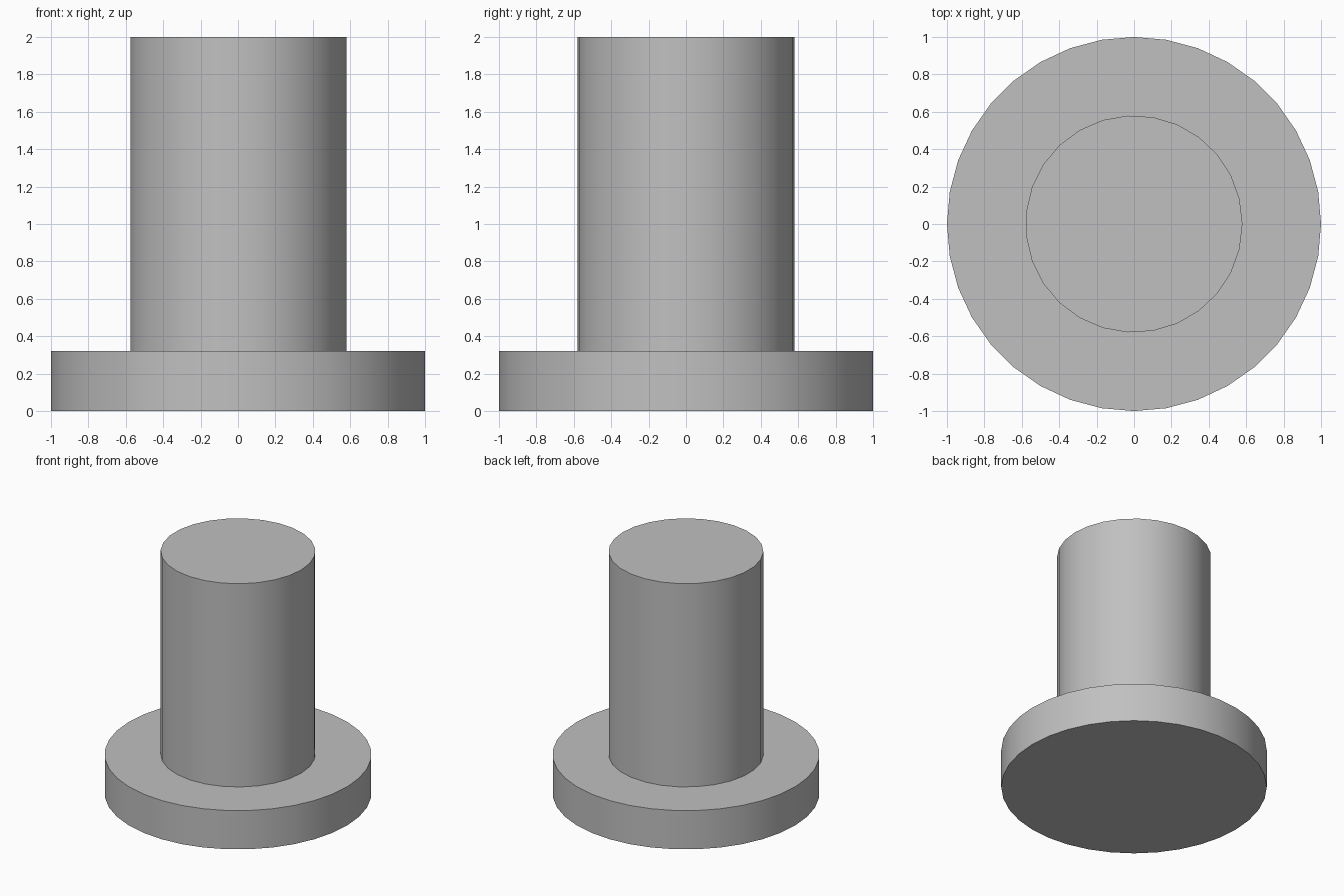
import bpy
import bmesh
from math import cos, sin, tau, radians

cube = bpy.data.objects.get("Cube")
if cube:
    bpy.data.objects.remove(cube, do_unlink=True)

FLANGE_TOP = 0.32

grey = bpy.data.materials.new("plain grey")
grey.use_nodes = True
colour = (0.53, 0.53, 0.53, 1)
grey.diffuse_color = colour
grey.node_tree.nodes["Principled BSDF"].inputs["Base Color"].default_value = colour


def ring(bm, radius, z, sides):
    verts = [bm.verts.new((radius * cos(tau * i / sides), radius * sin(tau * i / sides), z))
             for i in range(sides)]
    edges = [bm.edges.new((verts[i - 1], verts[i])) for i in range(sides)]
    return verts, edges


def wall(bm, radius, low, high, sides):
    """Open cylinder wall; returns its bottom and top rings."""
    bottom = ring(bm, radius, low, sides)
    top = ring(bm, radius, high, sides)
    for i in range(sides):
        bm.faces.new((bottom[0][i - 1], bottom[0][i], top[0][i], top[0][i - 1]))
    return bottom, top


def finish(bm, name):
    bmesh.ops.recalc_face_normals(bm, faces=bm.faces)
    mesh = bpy.data.meshes.new(name)
    bm.to_mesh(mesh)
    bm.free()
    mesh.materials.append(grey)
    obj = bpy.data.objects.new(name, mesh)
    bpy.context.collection.objects.link(obj)
    bpy.ops.object.select_all(action="DESELECT")
    obj.select_set(True)
    bpy.context.view_layer.objects.active = obj
    bpy.ops.object.shade_smooth_by_angle(angle=radians(30))


# Solid round flange, whose top also closes the bore
bm = bmesh.new()
for verts, edges in wall(bm, 1, 0, FLANGE_TOP, 36):
    bm.faces.new(verts)
finish(bm, "flange")

# Hollow pipe standing on the flange
bm = bmesh.new()
outer = wall(bm, 0.58, FLANGE_TOP, 2, 27)
inner = wall(bm, 0.52, FLANGE_TOP, 2, 26)
for outside, inside in zip(outer, inner):
    bmesh.ops.bridge_loops(bm, edges=outside[1] + inside[1])
finish(bm, "pipe")
